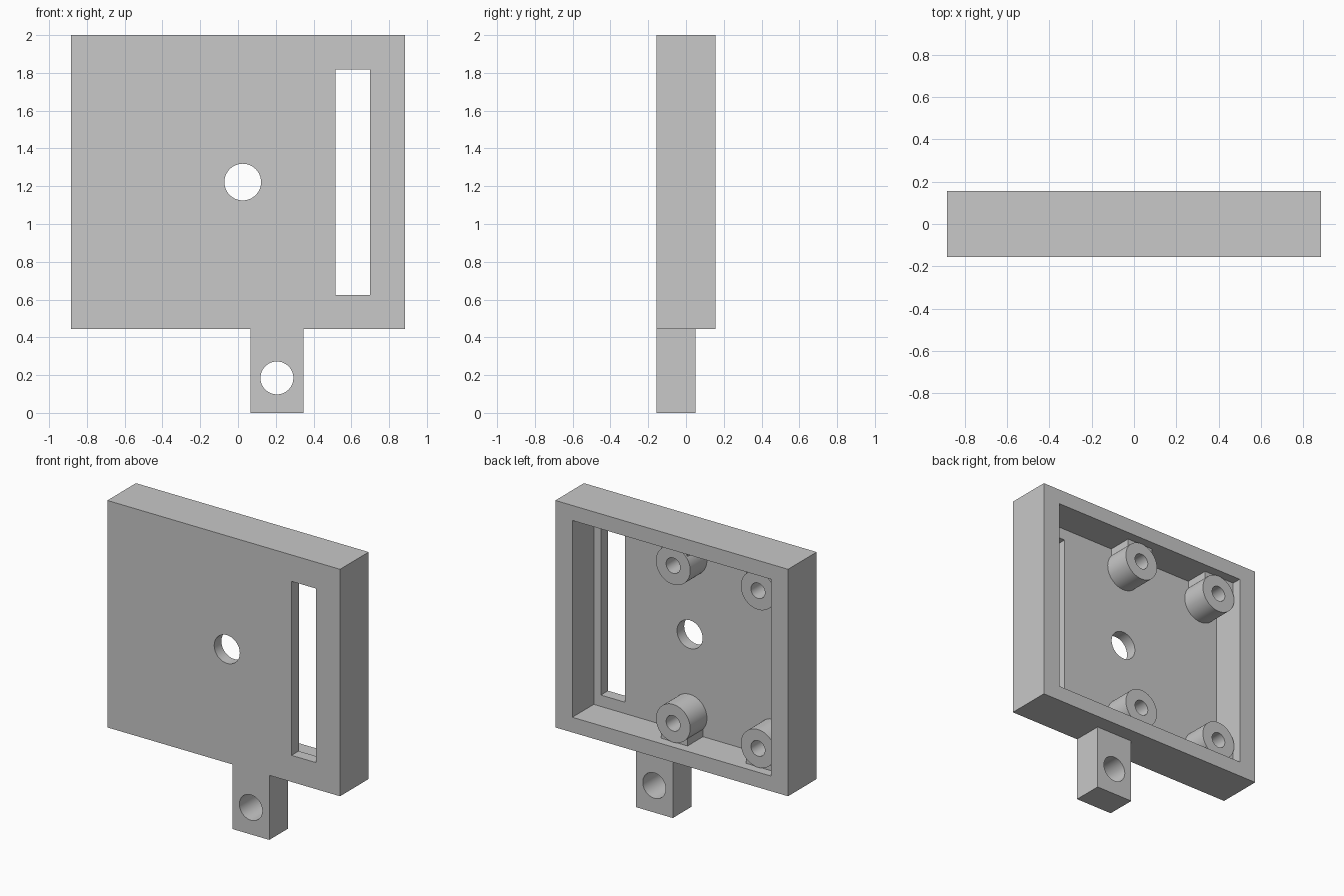
import bpy
import math

cube = bpy.data.objects.get("Cube")
if cube:
    bpy.data.objects.remove(cube, do_unlink=True)

# Single plain grey material
GREY = (0.58, 0.58, 0.58, 1)
grey = bpy.data.materials.new("light grey")
grey.use_nodes = True
grey.diffuse_color = GREY
grey.node_tree.nodes["Principled BSDF"].inputs["Base Color"].default_value = GREY


def finish(obj, name):
    obj.name = name
    obj.data.materials.append(grey)
    return obj


def box(name, x0, x1, y0, y1, z0, z1):
    centre = ((x0 + x1) / 2, (y0 + y1) / 2, (z0 + z1) / 2)
    bpy.ops.mesh.primitive_cube_add(size=1, location=centre)
    obj = bpy.context.object
    obj.scale = (x1 - x0, y1 - y0, z1 - z0)
    bpy.ops.object.transform_apply(location=False, rotation=False, scale=True)
    return finish(obj, name)


def rod(name, x, z, radius, y0, y1):
    """Cylinder lying along y."""
    bpy.ops.mesh.primitive_cylinder_add(
        vertices=64, radius=radius, depth=y1 - y0,
        location=(x, (y0 + y1) / 2, z), rotation=(math.pi / 2, 0, 0))
    return finish(bpy.context.object, name)


def combine(target, tool, operation):
    """Apply a boolean and discard the tool."""
    tool.hide_render = True
    mod = target.modifiers.new("boolean", 'BOOLEAN')
    mod.object, mod.operation, mod.solver = tool, operation, 'EXACT'
    bpy.context.view_layer.objects.active = target
    bpy.ops.object.modifier_apply(modifier=mod.name)
    bpy.data.objects.remove(tool, do_unlink=True)


def smooth(obj):
    bpy.ops.object.select_all(action='DESELECT')
    obj.select_set(True)
    bpy.context.view_layer.objects.active = obj
    bpy.ops.object.shade_smooth_by_angle(angle=math.radians(30))


FRONT, BACK, FLOOR = -0.155, 0.155, -0.077
BOTTOM, TOP, HALF_W = 0.443, 2.0, 0.883
IN_X, IN_Z0, IN_Z1 = 0.754, 0.547, 1.897
MID_X, MID_Z = 0.025, 1.222

# Shallow tray, open at the back, with a slot and a central hole
tray = box("tray", -HALF_W, HALF_W, FRONT, BACK, BOTTOM, TOP)
combine(tray, box("pocket", -IN_X, IN_X, FLOOR, 0.3, IN_Z0, IN_Z1), 'DIFFERENCE')
combine(tray, box("slot", 0.515, 0.70, -0.3, 0.3, 0.625, 1.819), 'DIFFERENCE')
combine(tray, rod("centre_hole", MID_X, MID_Z, 0.097, -0.3, 0.3), 'DIFFERENCE')
smooth(tray)

# Hanging tab with a hole
tab = box("mounting_tab", 0.065, 0.346, FRONT, 0.05, 0, BOTTOM)
combine(tab, rod("tab_hole", 0.206, 0.185, 0.087, -0.3, 0.3), 'DIFFERENCE')
smooth(tab)

# Four screw bosses, each joined to the nearest wall or corner by a block
BOSS_END, RIB_END, RIB = 0.104, 0.09, 0.1
for x, column, rib_x0 in ((MID_X, "middle", MID_X - RIB), (-0.619, "side", -IN_X)):
    for side, row, wall in ((1, "upper", IN_Z1), (-1, "lower", IN_Z0)):
        z = MID_Z + side * 0.541
        boss = rod(f"{row}_{column}_boss", x, z, 0.13, FLOOR, BOSS_END)
        rib = box("rib", rib_x0, x + RIB, FLOOR, RIB_END, min(z, wall), max(z, wall))
        combine(boss, rib, 'UNION')
        combine(boss, rod("screw_hole", x, z, 0.053, FLOOR - 0.02, 0.3), 'DIFFERENCE')
        smooth(boss)
